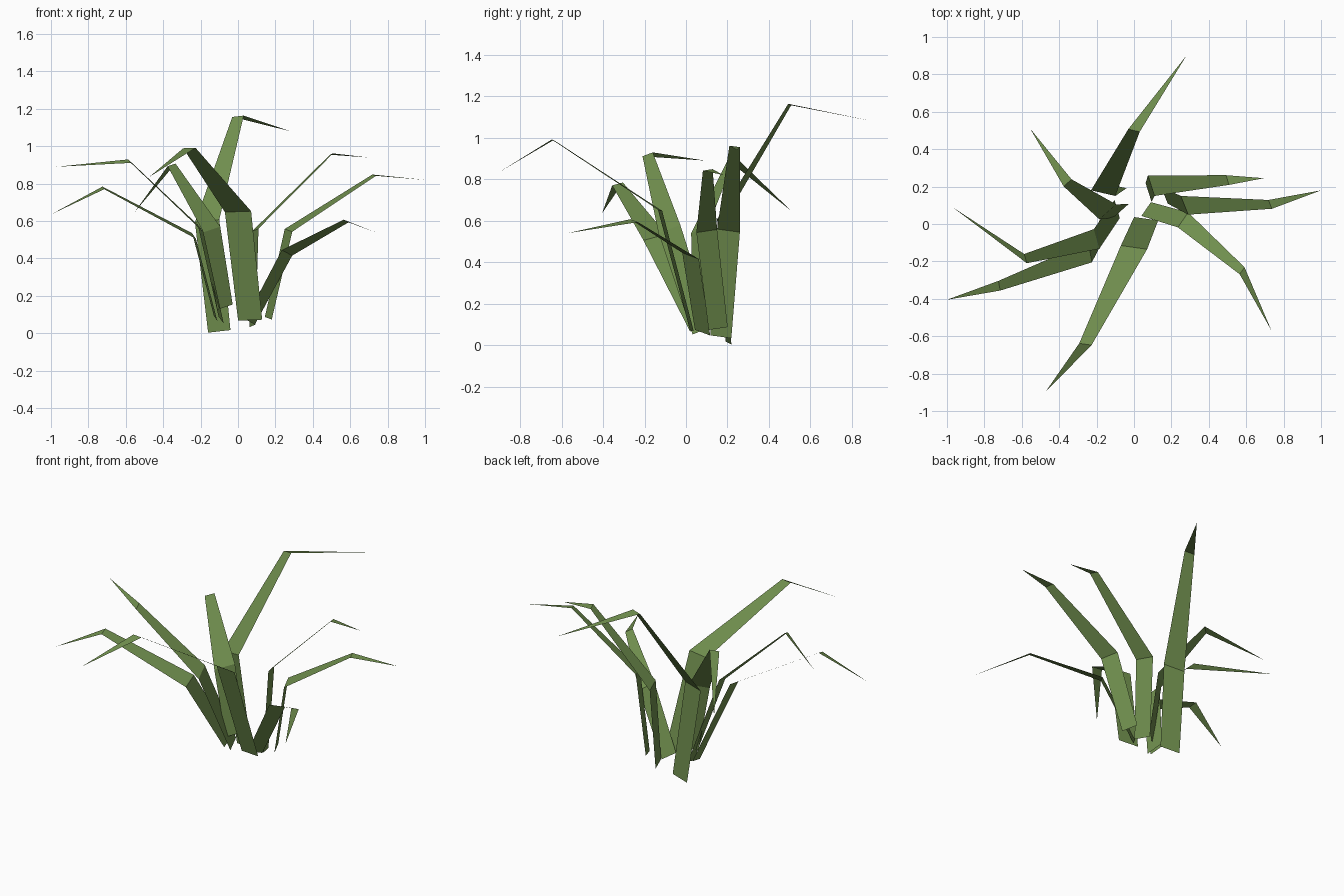
import bpy
from mathutils import Vector

green = bpy.data.materials.new("leaf_green")
green.diffuse_color = (0.16, 0.27, 0.075, 1)

WIDTHS = (0.92, 1.0, 0.47)  # relative width at base, first bend, second bend


def leaf(name, across, base, mid, bend, tip):
    """Flat three-segment leaf: centre points plus a cross-edge vector."""
    e = Vector(across)
    verts = []
    for p, w in zip((base, mid, bend), WIDTHS):
        verts += [Vector(p) - e * w / 2, Vector(p) + e * w / 2]
    verts.append(Vector(tip))
    faces = [(0, 1, 3, 2), (2, 3, 5, 4), (4, 5, 6)]
    me = bpy.data.meshes.new(name)
    me.from_pydata(verts, [], faces)
    me.materials.append(green)
    ob = bpy.data.objects.new(name, me)
    bpy.context.collection.objects.link(ob)


# back leaf, the tallest
leaf("leaf_back", (.13, -.03, .015),
     (-.10, .205, .01), (-.165, .165, .60), (0, .50, 1.16), (.28, .90, 1.08))
# left side leaves
leaf("leaf_back_left", (.09, .08, .03),
     (-.07, .07, .14), (-.14, .065, .555), (-.355, .22, .90), (-.555, .51, .645))
leaf("leaf_left", (.03, -.105, -.04),
     (-.09, .08, .07), (-.20, -.08, .56), (-.58, -.185, .92), (-.97, .09, .89))
leaf("leaf_front_left", (.02, -.11, -.03),
     (-.12, .07, .08), (-.235, -.15, .52), (-.72, -.33, .777), (-1.0, -.405, .635))
# front leaf
leaf("leaf_front", (.14, -.02, .005),
     (.065, .028, .07), (0, -.125, .65), (-.26, -.643, .99), (-.475, -.90, .835))
# right side leaves
leaf("leaf_front_right", (.055, .08, -.03),
     (.065, .08, .06), (.262, .022, .43), (.578, -.25, .60), (.735, -.57, .54))
leaf("leaf_right", (-.04, .10, .015),
     (.162, .155, .08), (.27, .10, .55), (.728, .105, .845), (1.0, .18, .82))
leaf("leaf_back_right", (-.035, .11, -.015),
     (.078, .168, .04), (.092, .205, .552), (.50, .235, .958), (.695, .245, .94))
